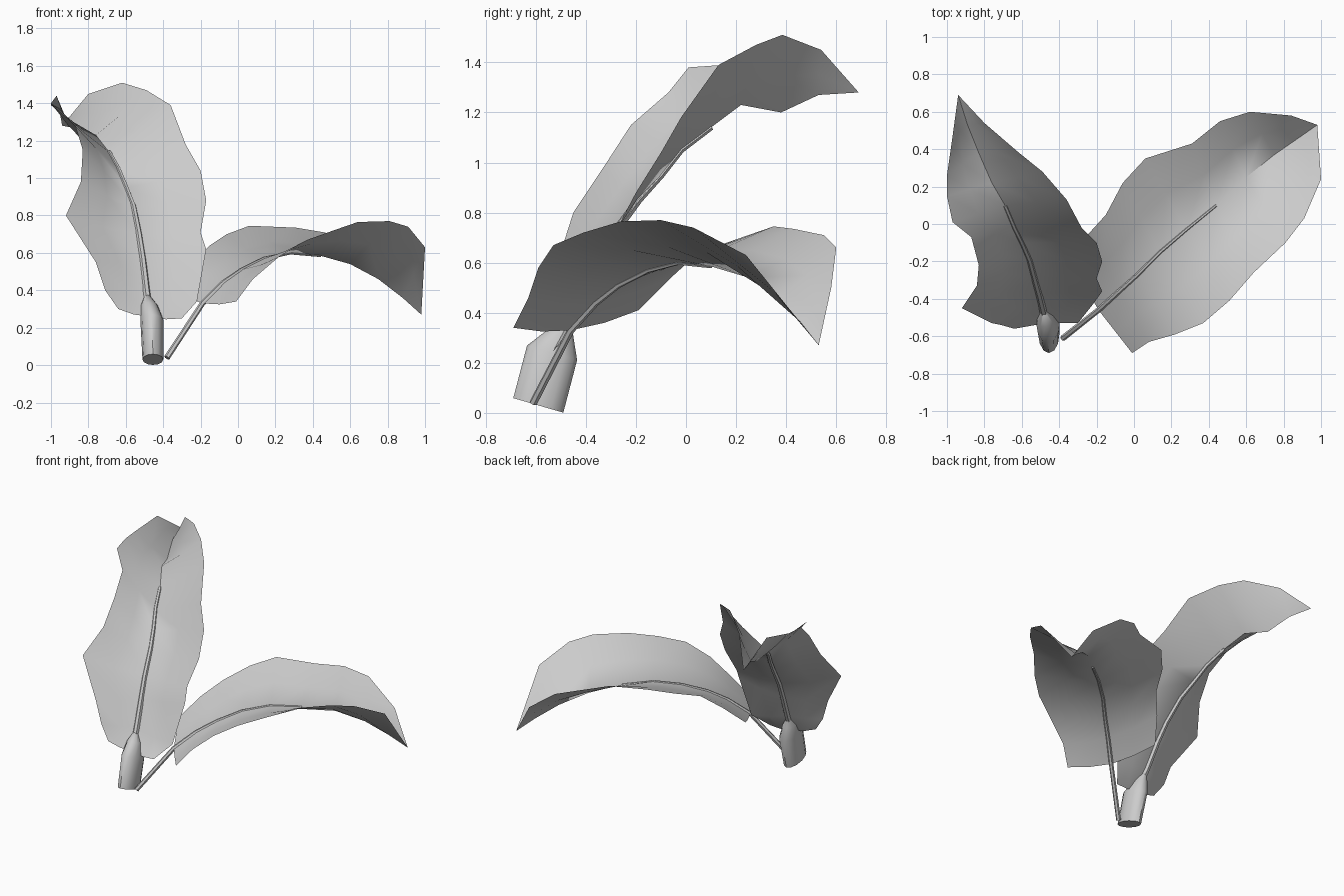
import bpy
import bmesh
import math
from mathutils import Vector

cube = bpy.data.objects.get("Cube")
if cube:
    bpy.data.objects.remove(cube, do_unlink=True)

grey = bpy.data.materials.new("plain_grey")
grey.use_nodes = True
grey.diffuse_color = (0.6, 0.6, 0.6, 1)
grey.node_tree.nodes["Principled BSDF"].inputs["Base Color"].default_value = (0.6, 0.6, 0.6, 1)


def finish(name, bm, recalc=True):
    """Turn a bmesh into a smooth shaded object."""
    if recalc:
        bmesh.ops.recalc_face_normals(bm, faces=bm.faces)
    mesh = bpy.data.meshes.new(name)
    bm.to_mesh(mesh)
    bm.free()
    mesh.materials.append(grey)
    obj = bpy.data.objects.new(name, mesh)
    bpy.context.collection.objects.link(obj)
    bpy.ops.object.select_all(action='DESELECT')
    obj.select_set(True)
    bpy.context.view_layer.objects.active = obj
    bpy.ops.object.shade_smooth_by_angle(angle=math.radians(50))
    return obj


def bridge(bm, rows, closed=False):
    """Join neighbouring rows of vertices with quads."""
    for a, b in zip(rows, rows[1:]):
        n = len(a)
        for i in range(n if closed else n - 1):
            j = (i + 1) % n
            bm.faces.new((a[i], a[j], b[j], b[i]))


def leaf(name, left, spine, right, tip, sag):
    """Folded blade: two edges and a sunken spine meeting at the tip."""
    bm = bmesh.new()
    rows = []
    for edge_l, mid, edge_r in zip(left, spine, right):
        l, m, r = Vector(edge_l), Vector(mid), Vector(edge_r)
        drop = Vector((0, 0, -sag))
        pts = (l, (l + m) / 2 + drop, m, (m + r) / 2 + drop, r)
        rows.append([bm.verts.new(p) for p in pts])
    bridge(bm, [row[::-1] for row in rows])
    end = bm.verts.new(tip)
    last = rows[-1]
    for a, b in zip(last, last[1:]):
        bm.faces.new((b, a, end))
    for f in bm.faces:
        f.normal_flip()
    bm.normal_update()
    if sum(f.normal.z for f in bm.faces) < 0:
        for f in bm.faces:
            f.normal_flip()
    return finish(name, bm, recalc=False)


def rib(name, path, r0, r1, sides=6):
    """Thin tapering stalk swept along a path."""
    bm = bmesh.new()
    pts = [Vector(p) for p in path]
    rings = []
    for i, p in enumerate(pts):
        along = (pts[min(i + 1, len(pts) - 1)] - pts[max(i - 1, 0)]).normalized()
        u = along.cross(Vector((0, 0, 1))).normalized()
        v = u.cross(along)
        r = r0 + (r1 - r0) * i / (len(pts) - 1)
        turn = math.tau / sides
        rings.append([bm.verts.new(p + r * (u * math.cos(k * turn) + v * math.sin(k * turn)))
                      for k in range(sides)])
    bridge(bm, rings, closed=True)
    bm.faces.new(rings[0])
    bm.faces.new(rings[-1])
    return finish(name, bm)


# Upright leaf
tall_left = [(-.64, -.56, .30), (-.71, -.54, .40), (-.76, -.53, .55), (-.92, -.45, .80),
             (-.84, -.33, .98), (-.83, -.22, 1.15), (-.87, -.07, 1.28), (-.97, .01, 1.38),
             (-1, .15, 1.39), (-1, .26, 1.40), (-.97, .47, 1.44)]
tall_spine = [(-.47, -.53, .26), (-.49, -.45, .40), (-.51, -.37, .57), (-.53, -.30, .70),
              (-.56, -.19, .85), (-.60, -.10, .95), (-.64, -.02, 1.05), (-.69, .10, 1.14),
              (-.76, .22, 1.23), (-.83, .38, 1.20), (-.89, .53, 1.27)]
tall_right = [(-.30, -.53, .25), (-.22, -.43, .34), (-.17, -.36, .62), (-.20, -.29, .71),
              (-.17, -.20, .88), (-.20, -.10, 1.04), (-.28, -.02, 1.18), (-.36, .13, 1.39),
              (-.49, .28, 1.47), (-.62, .385, 1.51), (-.80, .54, 1.45)]
leaf("tall_leaf", tall_left, tall_spine, tall_right, (-.94, .69, 1.28), .01)

# Arching leaf
low_left = [(-.34, -.19, .41), (-.25, -.06, .54), (-.15, .05, .64), (-.06, .22, .70),
            (.06, .35, .745), (.31, .43, .735), (.46, .55, .71), (.62, .60, .66), (.84, .58, .50)]
low_spine = [(-.19, -.46, .33), (-.08, -.36, .44), (.02, -.27, .51), (.14, -.15, .57),
             (.28, -.03, .60), (.44, .10, .585), (.60, .25, .54), (.75, .37, .46), (.88, .46, .36)]
low_right = [(-.01, -.69, .34), (.08, -.63, .46), (.22, -.59, .58), (.37, -.53, .67),
             (.51, -.41, .72), (.64, -.26, .765), (.81, -.10, .77), (.91, .03, .74), (1, .24, .63)]
leaf("arching_leaf", low_left, low_spine, low_right, (.98, .53, .27), .01)

# Stalks running along the spines
rib("tall_leaf_stalk", [(-.46, -.57, .12)] + tall_spine[:8], .022, .012)
rib("arching_leaf_stalk", [(-.38, -.61, .04)] + low_spine[:6], .016, .008)

# Stem stub: slanted oval tube closing around the upright stalk
bm = bmesh.new()
rings = []
for x, y, z, rx, ry in ((-.455, -.59, .03, .056, .10), (-.46, -.535, .24, .062, .10),
                        (-.475, -.50, .32, .045, .05), (-.485, -.47, .37, .015, .015)):
    ring = []
    for k in range(12):
        a = math.tau * k / 12
        dy = ry * math.sin(a)
        ring.append(bm.verts.new((x + rx * math.cos(a), y + dy, z - .29 * dy)))
    rings.append(ring)
bridge(bm, rings, closed=True)
bm.faces.new(rings[0])
bm.faces.new(rings[-1])
finish("stem_stub", bm)
